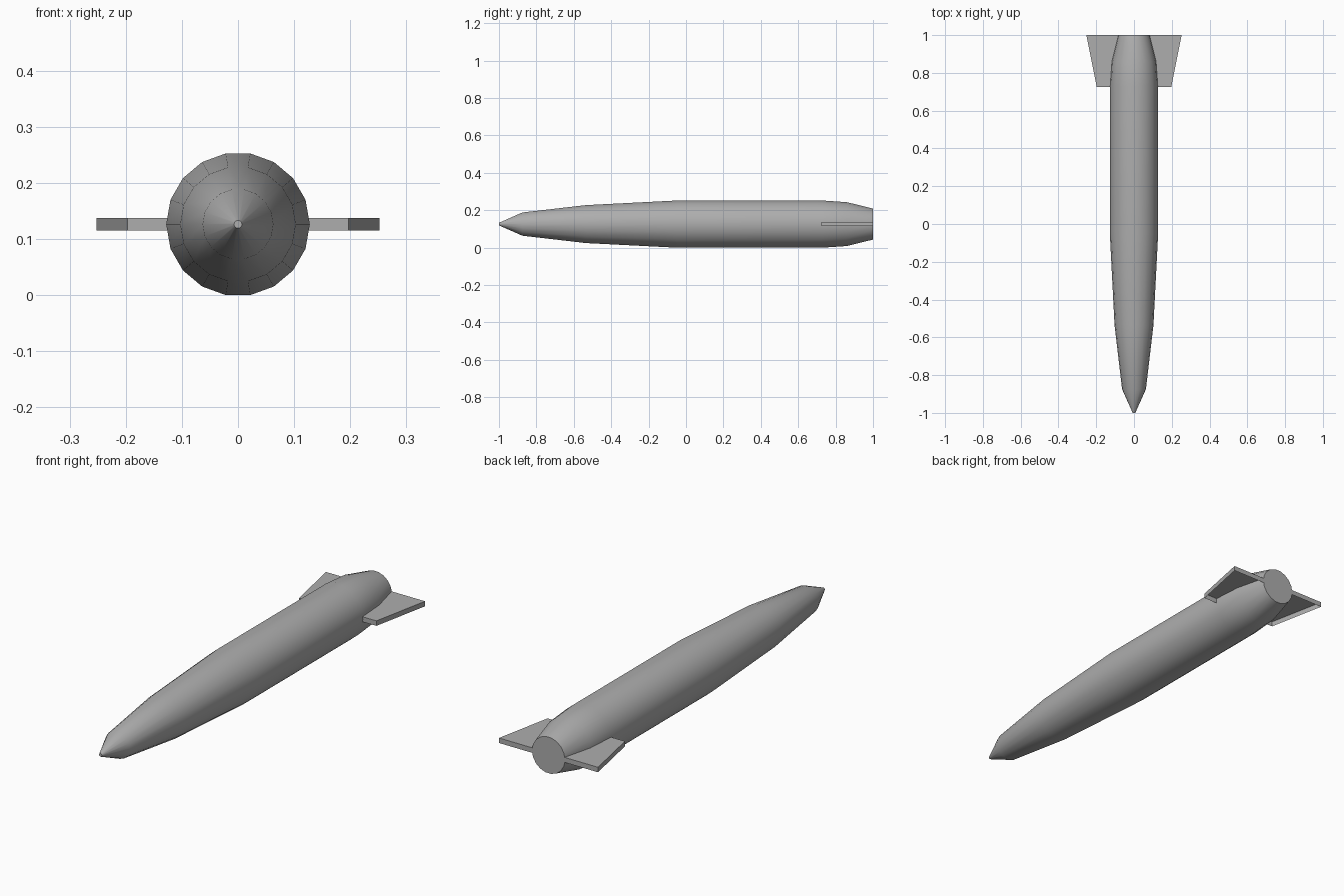
import bpy, bmesh, math

if "Cube" in bpy.data.objects:
    bpy.data.objects.remove(bpy.data.objects["Cube"])

SIDES = 18
MID_Z = 0.126  # height of the body axis

# Dark grey paint for every part
grey = bpy.data.materials.new("dark_grey")
grey.diffuse_color = (0.42, 0.42, 0.42, 1)
grey.use_nodes = True
grey.node_tree.nodes["Principled BSDF"].inputs["Base Color"].default_value = grey.diffuse_color


def make_object(name, bm):
    mesh = bpy.data.meshes.new(name)
    bm.to_mesh(mesh)
    bm.free()
    mesh.materials.append(grey)
    obj = bpy.data.objects.new(name, mesh)
    bpy.context.collection.objects.link(obj)
    return obj


# Body: (y, radius) profile swept round the long axis, capped at both ends
profile = [(-1, 0.007), (-0.875, 0.063), (-0.535, 0.103), (-0.05, 0.128),
           (0.73, 0.128), (0.86, 0.119), (1, 0.084)]
bm = bmesh.new()
rings = []
for y, r in profile:
    angles = [2 * math.pi * i / SIDES for i in range(SIDES)]
    rings.append([bm.verts.new((r * math.cos(a), y, MID_Z + r * math.sin(a))) for a in angles])
for a, b in zip(rings, rings[1:]):
    for i in range(SIDES):
        j = (i + 1) % SIDES
        bm.faces.new((a[i], a[j], b[j], b[i]))
bm.faces.new(rings[0])
bm.faces.new(rings[-1])
bmesh.ops.recalc_face_normals(bm, faces=bm.faces)
body = make_object("body", bm)
bpy.context.view_layer.objects.active = body
body.select_set(True)
bpy.ops.object.shade_smooth_by_angle(angle=math.radians(30))
body.select_set(False)

# Tail fins: swept slabs, hollow and open underneath
outline = [(0.075, 0.725), (0.197, 0.725), (0.252, 1.0), (0.075, 1.0)]
for name, side in (("right_tail_fin", 1), ("left_tail_fin", -1)):
    bm = bmesh.new()
    bottom = bm.faces.new([bm.verts.new((side * x, y, MID_Z - 0.0115)) for x, y in outline])
    extruded = bmesh.ops.extrude_face_region(bm, geom=[bottom], use_keep_orig=True)
    top_verts = [v for v in extruded["geom"] if isinstance(v, bmesh.types.BMVert)]
    bmesh.ops.translate(bm, verts=top_verts, vec=(0, 0, 0.023))
    bmesh.ops.recalc_face_normals(bm, faces=bm.faces)
    bmesh.ops.delete(bm, geom=[bottom], context='FACES_ONLY')
    make_object(name, bm)
